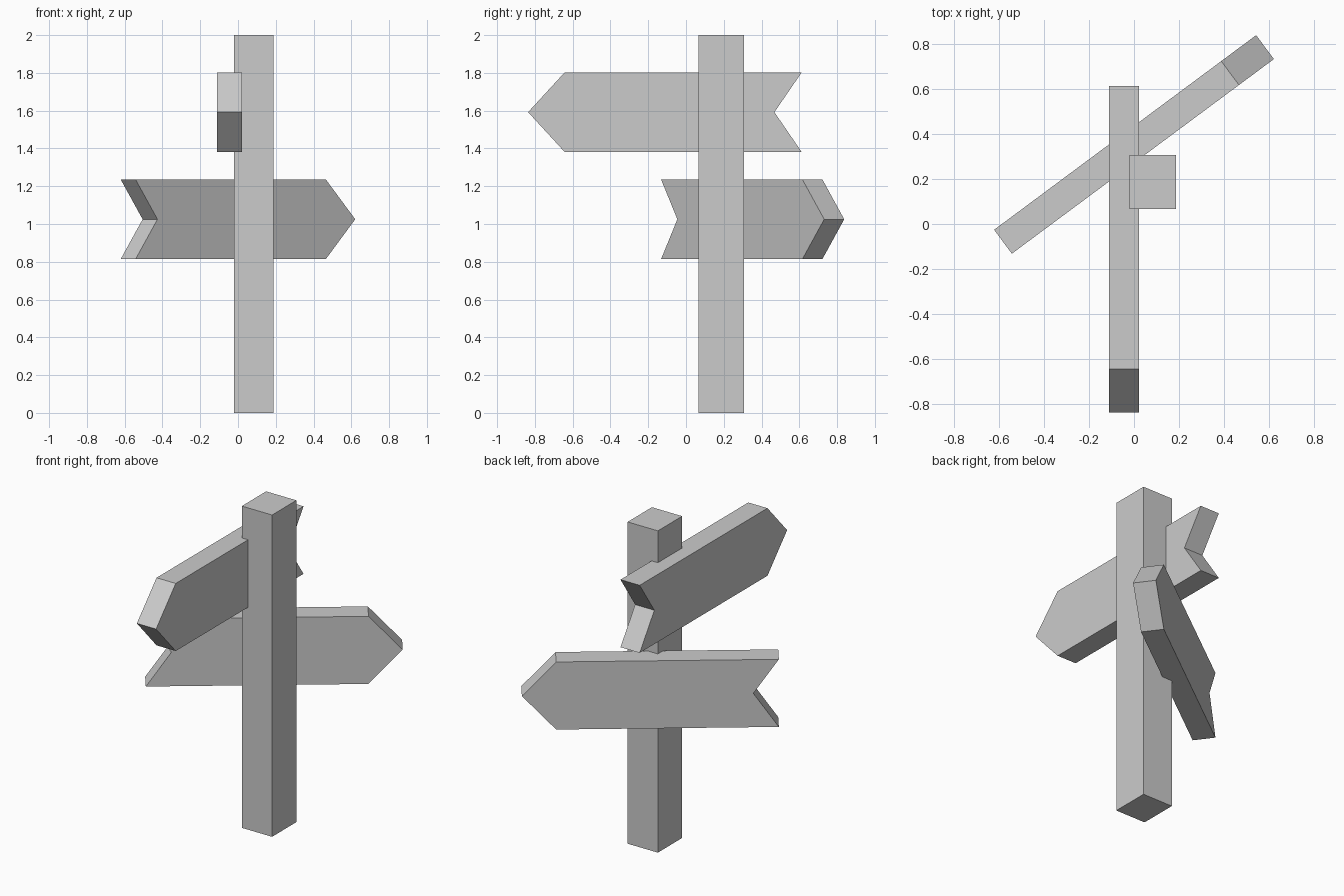
import bpy, bmesh, math

if "Cube" in bpy.data.objects:
    bpy.data.objects.remove(bpy.data.objects["Cube"])

HALF, THICK, HEIGHT = 0.724, 0.132, 0.42


def prism(name, profile, depth, location, angle=0.0):
    """Extrude an x-z profile along y, centred, then turn it about z."""
    bm = bmesh.new()
    face = bm.faces.new([bm.verts.new((x, -depth / 2, z)) for x, z in profile])
    ext = bmesh.ops.extrude_face_region(bm, geom=[face])
    moved = [v for v in ext["geom"] if isinstance(v, bmesh.types.BMVert)]
    bmesh.ops.translate(bm, verts=moved, vec=(0, depth, 0))
    bmesh.ops.recalc_face_normals(bm, faces=bm.faces)
    mesh = bpy.data.meshes.new(name)
    bm.to_mesh(mesh)
    bm.free()
    obj = bpy.data.objects.new(name, mesh)
    obj.location = location
    obj.rotation_euler.z = angle
    bpy.context.collection.objects.link(obj)
    return obj


# Square post
prism("post", [(-0.104, 0), (0.104, 0), (0.104, 2), (-0.104, 2)], 0.239,
      (0.083, 0.187, 0))

# Arrow board outline: pointed tip at +x, notched tail at -x
h = HEIGHT / 2
arrow = [(-HALF, -h), (HALF - 0.193, -h), (HALF, 0),
         (HALF - 0.193, h), (-HALF, h), (-HALF + 0.144, 0)]

# Upper board points to the front, lower board to the back right
prism("upper_arrow_board", arrow, THICK, (-0.044, -0.112, 1.592), math.radians(-90))
prism("lower_arrow_board", arrow, THICK, (0, 0.353, 1.025), math.radians(36.6))
